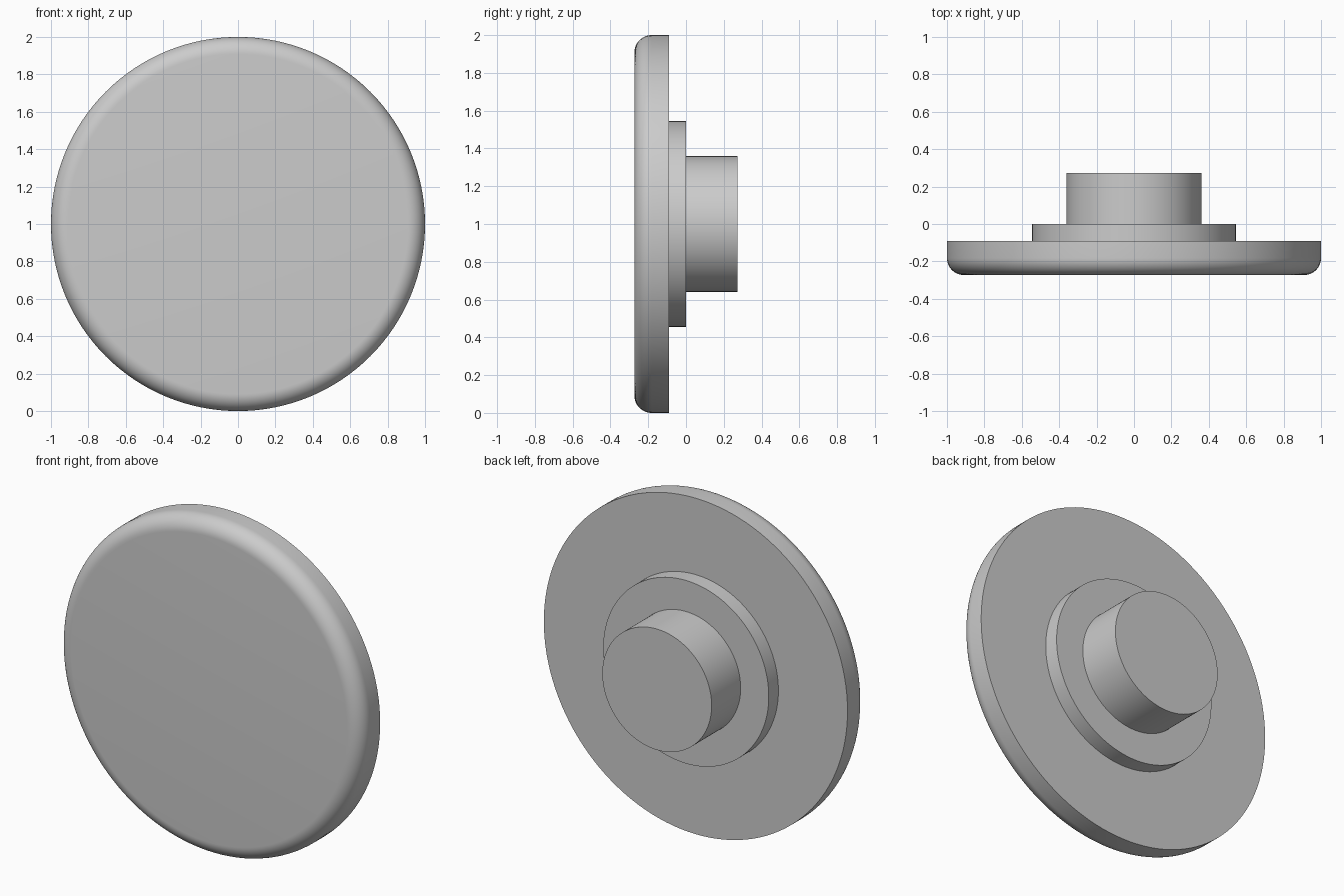
import bpy, bmesh
from math import sin, cos, pi, radians
from mathutils import Vector

cube = bpy.data.objects.get("Cube")
if cube:
    bpy.data.objects.remove(cube, do_unlink=True)

# One plain grey for the whole knob
grey = bpy.data.materials.new("plain_grey")
colour = (0.6, 0.6, 0.6, 1)
grey.diffuse_color = colour
grey.use_nodes = True
grey.node_tree.nodes["Principled BSDF"].inputs["Base Color"].default_value = colour

SEGMENTS = 128
CENTRE = Vector((0, 0, 1))


def revolve(name, profile):
    """Turn a (radius, y) profile about the horizontal y axis at z = 1."""
    bm = bmesh.new()
    verts = [bm.verts.new((r, y, 1)) for r, y in profile]
    edges = [bm.edges.new(pair) for pair in zip(verts, verts[1:])]
    bmesh.ops.spin(bm, geom=verts + edges, cent=CENTRE, axis=(0, 1, 0),
                   angle=2 * pi, steps=SEGMENTS)
    bmesh.ops.remove_doubles(bm, verts=bm.verts, dist=0.0001)
    bmesh.ops.recalc_face_normals(bm, faces=bm.faces)
    # Orient open shells outward: side walls must face away from the axis
    wall = max(bm.faces, key=lambda f: (f.calc_center_median() - CENTRE).xz.length)
    wall.normal_update()
    if wall.normal.dot(wall.calc_center_median() - CENTRE) < 0:
        bmesh.ops.reverse_faces(bm, faces=bm.faces)
    mesh = bpy.data.meshes.new(name)
    bm.to_mesh(mesh)
    bm.free()
    mesh.materials.append(grey)
    obj = bpy.data.objects.new(name, mesh)
    bpy.context.collection.objects.link(obj)
    bpy.ops.object.select_all(action="DESELECT")
    obj.select_set(True)
    bpy.context.view_layer.objects.active = obj
    bpy.ops.object.shade_smooth_by_angle(angle=radians(30))


# Main dimensions
disc_r, collar_r, boss_r = 1.0, 0.545, 0.36
front, disc_back, collar_back, back = -0.273, -0.091, 0.0, 0.273
fillet, steps = 0.091, 12

# Large disc with a rounded front rim
rim = [(disc_r - fillet + fillet * sin(a), front + fillet - fillet * cos(a))
       for a in (pi / 2 * i / steps for i in range(steps + 1))]
revolve("face_disc", [(0, front)] + rim + [(disc_r, disc_back), (collar_r, disc_back)])

# Stepped collar behind the disc
revolve("collar", [(collar_r, disc_back), (collar_r, collar_back), (boss_r, collar_back)])

# Round boss at the back
revolve("rear_boss", [(boss_r, collar_back), (boss_r, back), (0, back)])
